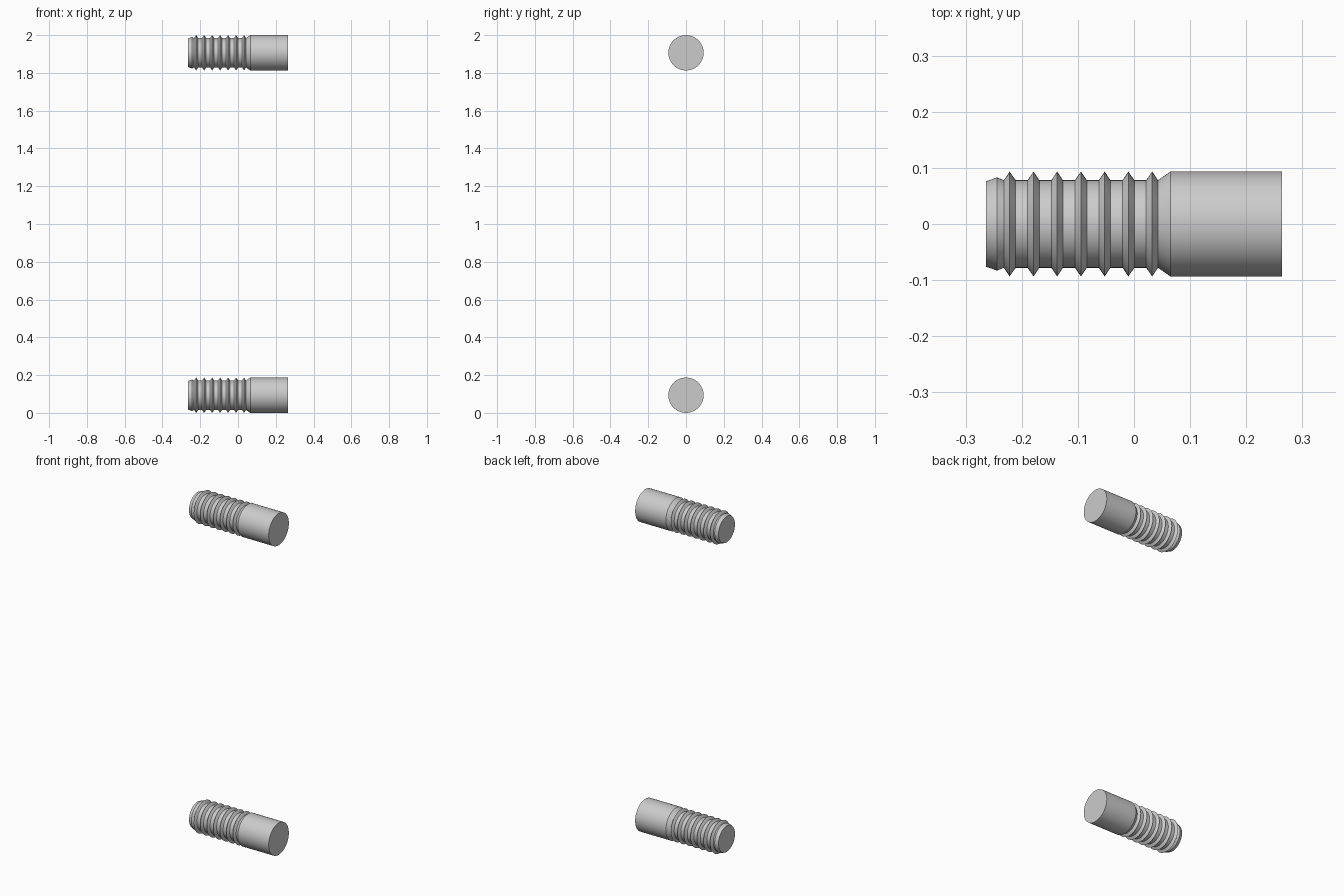
import bpy, bmesh, math

if "Cube" in bpy.data.objects:
    bpy.data.objects.remove(bpy.data.objects["Cube"])

R, ROOT, SEGS = 0.0935, 0.078, 64

# Half profile along x: rounded tip, ring ridges, chamfer, plain shank
profile = [(-0.264, 0.076), (-0.244, 0.083)]
for i in range(7):
    x = -0.2215 + i * 0.0423
    profile += [(x - 0.0105, ROOT), (x, R), (x + 0.0105, ROOT)]
profile += [(0.065, R), (0.264, R)]


def make_dowel(name, z):
    bm = bmesh.new()
    rings = []
    for x, r in profile:
        rings.append([bm.verts.new((x, r * math.cos(2 * math.pi * k / SEGS),
                                    r * math.sin(2 * math.pi * k / SEGS)))
                      for k in range(SEGS)])
    for a, b in zip(rings, rings[1:]):
        for k in range(SEGS):
            n = (k + 1) % SEGS
            bm.faces.new((a[k], a[n], b[n], b[k]))
    # End caps
    bm.faces.new(rings[0])
    bm.faces.new(rings[-1])
    bmesh.ops.recalc_face_normals(bm, faces=bm.faces)
    mesh = bpy.data.meshes.new(name)
    bm.to_mesh(mesh)
    bm.free()
    ob = bpy.data.objects.new(name, mesh)
    ob.location.z = z
    bpy.context.collection.objects.link(ob)
    bpy.ops.object.select_all(action='DESELECT')
    ob.select_set(True)
    bpy.context.view_layer.objects.active = ob
    bpy.ops.object.shade_smooth_by_angle(angle=math.radians(25))


# Two identical pins, at the bottom and top of the model
make_dowel("lower_ridged_pin", R)
make_dowel("upper_ridged_pin", 2 - R)
